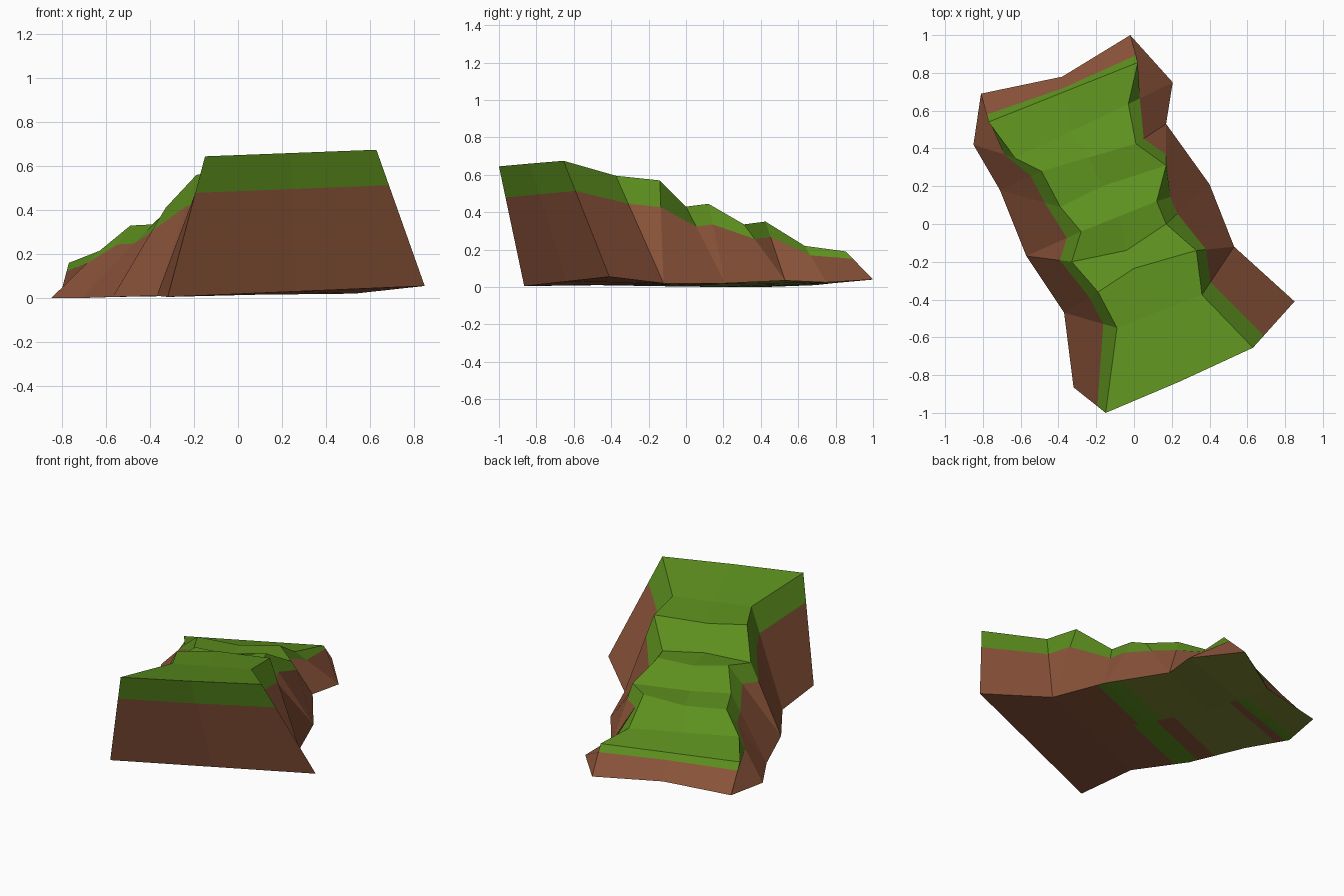
import bpy, bmesh
from mathutils import Vector as V

if "Cube" in bpy.data.objects:
    bpy.data.objects.remove(bpy.data.objects["Cube"])

def material(name, rgb):
    m = bpy.data.materials.new(name)
    m.diffuse_color = (*rgb, 1)
    m.use_nodes = True
    m.node_tree.nodes["Principled BSDF"].inputs["Base Color"].default_value = m.diffuse_color
    return m

GRASS = material("grass green", (0.108, 0.275, 0.013))
EARTH = material("earth brown", (0.265, 0.09, 0.043))
OLIVE = material("olive underside", (0.195, 0.23, 0.032))

# Top edges of the stepped path, front to back
left = [V(p) for p in [(-.15, -1.0, .645), (-.09, -.55, .58), (-.19, -.36, .56),
                       (-.33, -.20, .41), (-.28, -.04, .44), (-.39, .09, .335),
                       (-.49, .28, .33), (-.63, .35, .215), (-.77, .54, .16)]]
right = [V(p) for p in [(.63, -.655, .675), (.36, -.375, .595), (.33, -.14, .57),
                        (.17, 0, .43), (.12, .12, .445), (.17, .31, .335),
                        (.01, .425, .35), (-.03, .635, .22), (.02, .855, .19)]]
# Foot edges, front to back
foot_l = [V(p) for p in [(-.32, -.865, .005), (-.37, -.47, .01), (-.57, -.17, .005),
                         (-.71, .18, 0), (-.85, .42, 0), (-.81, .69, .01)]]
foot_r = [V(p) for p in [(.85, -.41, .055), (.53, -.12, .02), (.40, .21, .02),
                         (.17, .53, .035), (.205, .75, .025), (-.02, 1.0, .04)]]
foot_of = [0, 1, 1, 2, 2, 3, 3, 4, 5]      # foot point below each top point

# Centre line of the path, bent at the step edges and worn down on the treads
mid = [(a + b) / 2 for a, b in zip(left, right)]
for i, (x, y) in {0: (.24, -.835), 2: (0, -.235), 3: (-.04, -.14), 5: (-.17, .20)}.items():
    mid[i].x, mid[i].y = x, y
mid[4].z = .415
mid[6].z = .315
foot_m = [(a + b) / 2 for a, b in zip(foot_l, foot_r)]
foot_m[5] = V((-.38, .78, .02))

def ring(l, m, r):
    """Closed outline: up the left, across the back, down the right, across the front."""
    return l + [m[-1]] + r[::-1] + [m[0]]

top = ring(left, mid, right)
foot = ring([foot_l[i] for i in foot_of], foot_m, [foot_r[i] for i in foot_of])
seam = [t.lerp(f, 0.26) for t, f in zip(top, foot)]

def strip(a, b, closed=False):
    n = len(a)
    return [(a[i], a[(i + 1) % n], b[(i + 1) % n], b[i]) for i in range(n if closed else n - 1)]

def build(name, groups):
    """One object from (faces, material) groups."""
    me = bpy.data.meshes.new(name)
    bm = bmesh.new()
    for k, (faces, mat) in enumerate(groups):
        me.materials.append(mat)
        for f in faces:
            pts = [p for i, p in enumerate(f) if (p - f[i - 1]).length > 1e-5]
            bm.faces.new([bm.verts.new(p) for p in pts]).material_index = k
    bmesh.ops.remove_doubles(bm, verts=bm.verts, dist=1e-4)
    bm.to_mesh(me)
    bm.free()
    ob = bpy.data.objects.new(name, me)
    bpy.context.collection.objects.link(ob)

# Grass: path surface plus the overhanging band
build("grass_cap", [(strip(mid, left) + strip(right, mid) + strip(top, seam, True), GRASS)])
# Earth: sloping walls
build("earth_walls", [(strip(seam, foot, True), EARTH)])

# Underside: brown at the front, a grass stripe, olive behind with a few patches
def at(rows, t):
    i = min(int(t), len(rows) - 2)
    return rows[i].lerp(rows[i + 1], t - i)

def under(a, b, edge_a, edge_b):
    """Underside between row positions a and b, split at every original row."""
    cuts = [a] + [i for i in range(6) if a < i < b] + [b]
    return strip([at(edge_a, t) for t in cuts], [at(edge_b, t) for t in cuts])

L, M, R = foot_l, foot_m, foot_r
build("underside", [
    (under(0, 1.75, L, M) + under(0, 1.85, M, R) + under(2.15, 2.45, L, M)
     + under(3.7, 3.9, L, M), EARTH),
    (under(1.75, 2.15, L, M) + under(1.85, 2.25, M, R) + under(3.9, 4.2, L, M), GRASS),
    (under(2.45, 3.7, L, M) + under(4.2, 5, L, M) + under(2.25, 5, M, R), OLIVE)])
